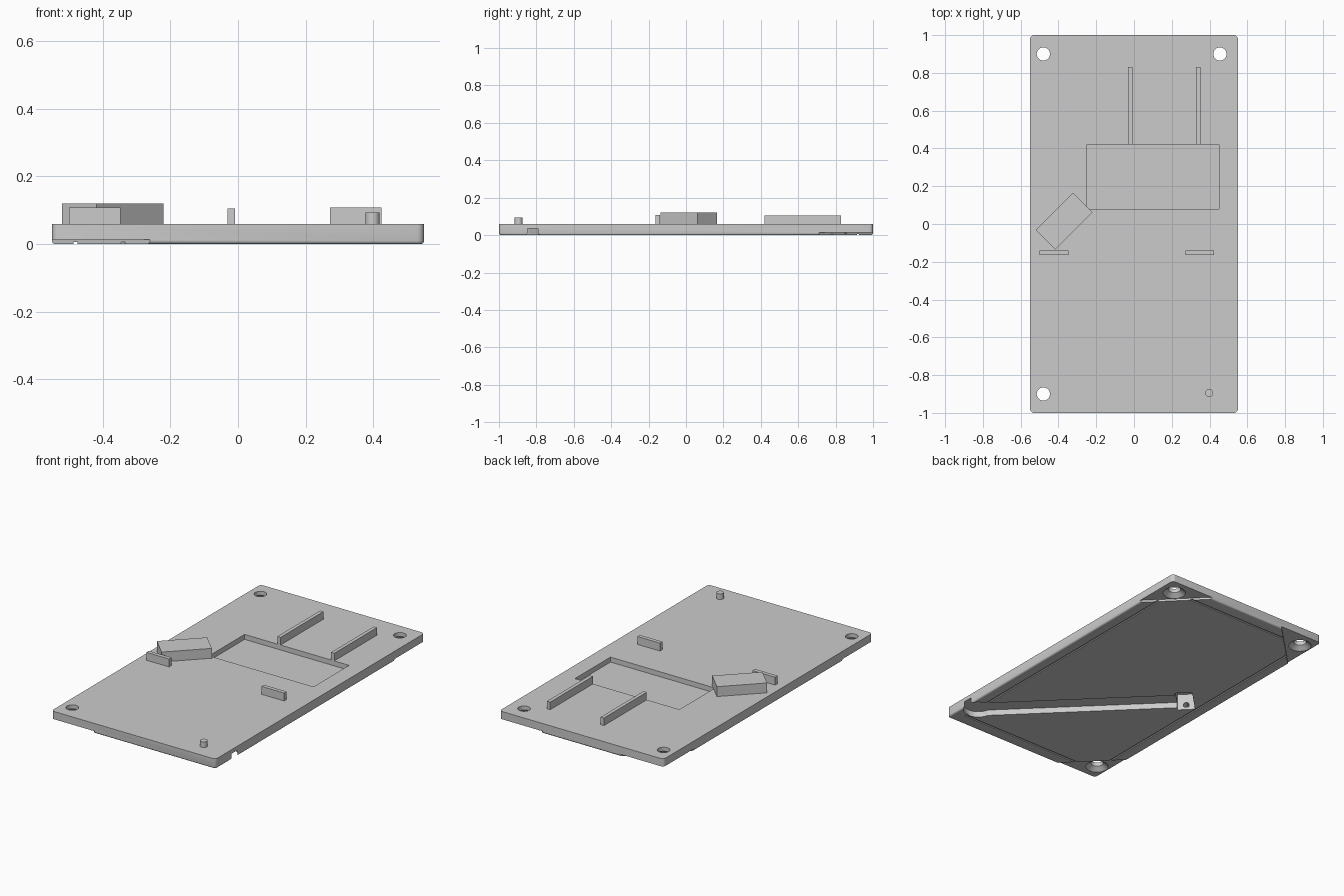
import bpy, bmesh, math
from mathutils import Matrix, Vector

if "Cube" in bpy.data.objects:
    bpy.data.objects.remove(bpy.data.objects["Cube"], do_unlink=True)

grey = bpy.data.materials.new("plain grey")
grey.use_nodes = True
grey.diffuse_color = (0.6, 0.6, 0.6, 1)
grey.node_tree.nodes["Principled BSDF"].inputs["Base Color"].default_value = (0.6, 0.6, 0.6, 1)

TOP = 0.06
DIAG = math.radians(45)


def finish(name, bm):
    mesh = bpy.data.meshes.new(name)
    bmesh.ops.recalc_face_normals(bm, faces=bm.faces)
    bm.to_mesh(mesh)
    bm.free()
    mesh.materials.append(grey)
    obj = bpy.data.objects.new(name, mesh)
    bpy.context.collection.objects.link(obj)
    return obj


def box(name, x, y, w, d, z0, z1, turn=0):
    bm = bmesh.new()
    m = (Matrix.Translation((x, y, (z0 + z1) / 2)) @ Matrix.Rotation(turn, 4, "Z")
         @ Matrix.Diagonal((w, d, z1 - z0, 1)))
    bmesh.ops.create_cube(bm, size=1, matrix=m)
    return finish(name, bm)


def cone(name, x, y, r0, r1, z0, z1, sides=32):
    bm = bmesh.new()
    bmesh.ops.create_cone(bm, cap_ends=True, segments=sides, radius1=r0, radius2=r1, depth=z1 - z0,
                          matrix=Matrix.Translation((x, y, (z0 + z1) / 2)))
    return finish(name, bm)


def cut(targets, cutter):
    for target in targets:
        mod = target.modifiers.new("cut", "BOOLEAN")
        mod.operation = "DIFFERENCE"
        mod.solver = "EXACT"
        mod.object = cutter
        bpy.context.view_layer.objects.active = target
        bpy.ops.object.modifier_apply(modifier=mod.name)
    bpy.data.objects.remove(cutter, do_unlink=True)


# Cover plate with rounded corners and softened bottom rim
bm = bmesh.new()
bmesh.ops.create_cube(bm, size=1, matrix=Matrix.Translation((0, 0, TOP / 2)) @ Matrix.Diagonal((1.1, 2, TOP, 1)))
upright = [e for e in bm.edges if abs(e.verts[0].co.z - e.verts[1].co.z) > 0.01]
bmesh.ops.bevel(bm, geom=upright, offset=0.02, segments=5, profile=0.5, affect="EDGES")
rim = [e for e in bm.edges if all(v.co.z < 0.001 for v in e.verts)]
bmesh.ops.bevel(bm, geom=rim, offset=0.01, segments=3, profile=0.5, affect="EDGES")
plate = finish("cover_plate", bm)

# Angled block on the top
block = box("angled_block", -0.37, 0.015, 0.28, 0.145, TOP, 0.12, DIAG)

# Rectangular pocket in the top
cut([plate], box("pocket_cutter", 0.1, 0.25, 0.7, 0.34, 0.03, 0.2))

# Thin line groove round the underside
for s in (-1, 1):
    cut([plate], box("groove_cutter", s * 0.48, 0, 0.012, 1.852, -0.05, 0.006))
    cut([plate], box("groove_cutter", 0, s * 0.92, 0.948, 0.012, -0.05, 0.0061))

# Corner recesses on the underside with countersunk screw holes
for sx, sy, hx in ((-1, 1, -0.48), (1, 1, 0.455), (-1, -1, -0.48)):
    cut([plate], box("corner_cutter", sx * 0.55, sy, 0.29 * math.sqrt(2), 0.29 * math.sqrt(2),
                     -0.05, 0.013, DIAG))
    hy = sy * 0.9
    cut([plate], cone("hole_cutter", hx, hy, 0.035, 0.035, -0.05, 0.2))
    cut([plate], cone("countersink_cutter", hx, hy, 0.068, 0.035, 0.01, 0.036))

# Diagonal channel, its round end and the pocket under the block
start, end = Vector((0.47, -0.82)), Vector((-0.37, 0.01))
mid, run = (start + end) / 2, end - start
cut([plate], box("channel_cutter", mid.x, mid.y, run.length, 0.14, -0.05, 0.035, math.atan2(run.y, run.x)))
cut([plate], cone("round_end_cutter", start.x, start.y, 0.085, 0.085, -0.05, 0.0352, 40))
cut([plate, block], box("block_pocket_cutter", end.x, end.y, 0.19, 0.1, -0.05, 0.1, DIAG))

# Small blind hole in the pocket wall
bm = bmesh.new()
bmesh.ops.create_cone(bm, cap_ends=True, segments=20, radius1=0.017, radius2=0.017, depth=0.08,
                      matrix=Matrix.Translation((-0.44, -0.06, 0.03)) @ Matrix.Rotation(DIAG, 4, "Z")
                      @ Matrix.Rotation(math.pi / 2, 4, "Y"))
cut([plate], finish("wall_hole_cutter", bm))

# Rails, tabs and locating pin
for side, x in (("right", -0.02), ("left", 0.34)):
    box(side + "_rail", x, 0.625, 0.022, 0.41, TOP, 0.106)
for side, x in (("right", -0.423), ("left", 0.348)):
    box(side + "_tab", x, -0.152, 0.152, 0.024, TOP, 0.108)
cone("locating_pin", 0.398, -0.895, 0.021, 0.021, TOP, 0.094, 24)

# Smooth round surfaces and keep corners sharp
for obj in bpy.context.collection.objects:
    if obj.type == "MESH" and grey.name in obj.data.materials:
        bpy.ops.object.select_all(action="DESELECT")
        obj.select_set(True)
        bpy.context.view_layer.objects.active = obj
        bpy.ops.object.shade_smooth_by_angle(angle=math.radians(32))
